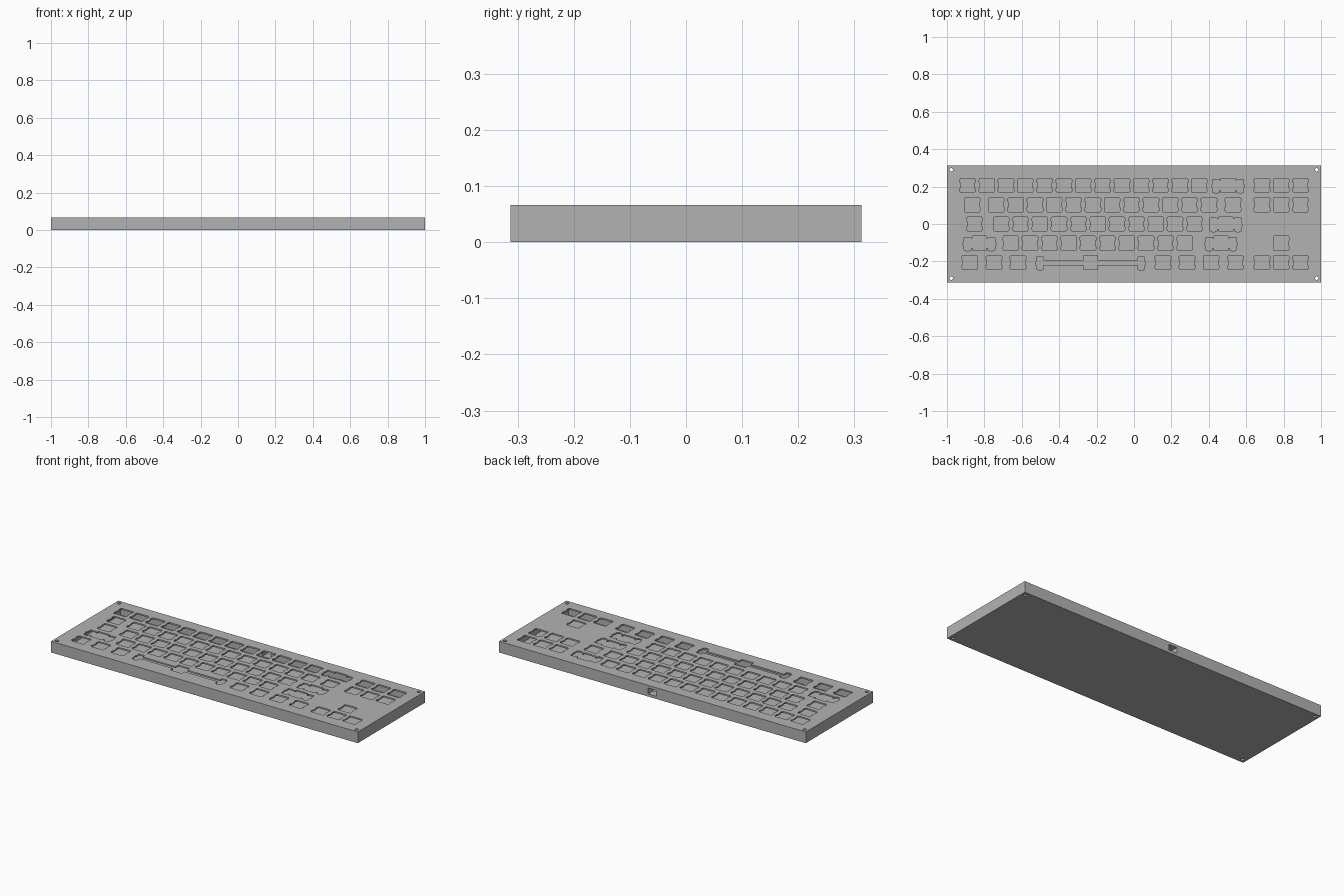
import bpy, bmesh
from math import cos, sin, pi

if "Cube" in bpy.data.objects:
    bpy.data.objects.remove(bpy.data.objects["Cube"], do_unlink=True)

U = 0.1033                # one key pitch
MM = U / 19.05            # one millimetre
HX, HY, TOP = 1.0, 0.313, 0.066
PLATE, FLOOR = 0.0085, 0.012
RIM = 0.046
SCREWS = [(sx * 0.977, sy * 0.29) for sx in (-1, 1) for sy in (-1, 1)]
SEAM = TOP - PLATE

grey = bpy.data.materials.new("case grey")
grey.use_nodes = True
colour = (0.45, 0.45, 0.45, 1)
grey.diffuse_color = colour
grey.node_tree.nodes["Principled BSDF"].inputs["Base Color"].default_value = colour


def mirrored(half):
    return half + [(-x, y) for x, y in reversed(half)]


def switch_hole():
    """Square switch opening with two clip notches per side."""
    return mirrored([(7, -7), (7, -6), (7.8, -6), (7.8, -2.9), (7, -2.9),
                     (7, 2.9), (7.8, 2.9), (7.8, 6), (7, 6), (7, 7)])


def stabiliser_hole(s, b):
    """Switch opening joined to a lobe at distance s by a slot of half height b."""
    i, o = s - 3.4, s + 3.4
    return mirrored([(7, -7), (7, -b), (i, -b), (i, -6.8), (s - 1.5, -6.8),
                     (s - 1.5, -7.8), (s + 1.5, -7.8), (s + 1.5, -6.8), (o, -6.8),
                     (o, -2.3), (o + 0.8, -2.3), (o + 0.8, 0.5), (o, 0.5),
                     (o, 5.7), (i, 5.7), (i, b), (7, b), (7, 7)])


def box(name, lo, hi):
    bm = bmesh.new()
    bmesh.ops.create_cube(bm, size=1)
    for v in bm.verts:
        v.co = [(a + b) / 2 + c * (b - a) for a, b, c in zip(lo, hi, v.co)]
    return finish(name, bm)


def finish(name, bm):
    mesh = bpy.data.meshes.new(name)
    bm.to_mesh(mesh)
    bm.free()
    mesh.materials.append(grey)
    obj = bpy.data.objects.new(name, mesh)
    bpy.context.collection.objects.link(obj)
    return obj


def circle(cx, cy, r=0.0095, n=20):
    return [(cx + r * cos(2 * pi * k / n), cy + r * sin(2 * pi * k / n)) for k in range(n)]


# Key widths per row: a number is a key, a negative number is a gap
cluster = [-0.25, 1, 1, 1]
rows = [
    [1] * 13 + [2] + cluster,
    [1.5] + [1] * 12 + [1.5] + cluster,
    [1.75] + [1] * 11 + [2.25],
    [2.25] + [1] * 10 + [2.75, -1.25, 1],
    [1.25] * 3 + [6.25] + [1.25] * 4 + cluster,
]

# Plate outline and all its openings
outlines = [[(-HX, -HY), (HX, -HY), (HX, HY), (-HX, HY)]]
outlines += [circle(x, y) for x, y in SCREWS]
for r, row in enumerate(rows):
    x, cy = -18.25 / 2 * U, (2 - r) * U
    for w in row:
        cx = x + abs(w) * U / 2
        x += abs(w) * U
        if w < 0:
            continue
        if w > 6:
            hole = stabiliser_hole(50, 2.3)
        elif w >= 2:
            hole = stabiliser_hole(11.94, 4.7)
        else:
            hole = switch_hole()
        outlines.append([(cx + px * MM, cy + py * MM) for px, py in hole])

# Switch plate: filled flat curve given thickness
curve = bpy.data.curves.new("plate_outline", "CURVE")
curve.dimensions = "2D"
curve.fill_mode = "BOTH"
curve.extrude = PLATE / 2
for pts in outlines:
    spline = curve.splines.new("POLY")
    spline.points.add(len(pts) - 1)
    spline.use_cyclic_u = True
    for p, (px, py) in zip(spline.points, pts):
        p.co = (px, py, 0, 1)
temp = bpy.data.objects.new("plate_outline", curve)
bpy.context.collection.objects.link(temp)
bpy.context.view_layer.update()
flat = bpy.data.meshes.new_from_object(temp.evaluated_get(bpy.context.evaluated_depsgraph_get()))
bm = bmesh.new()
bm.from_mesh(flat)
bpy.data.objects.remove(temp, do_unlink=True)
bmesh.ops.remove_doubles(bm, verts=bm.verts, dist=1e-5)
bmesh.ops.recalc_face_normals(bm, faces=bm.faces)
bmesh.ops.translate(bm, verts=bm.verts, vec=(0, 0, TOP - PLATE / 2))
for f in bm.faces:
    f.smooth = False
    f.material_index = 0
finish("switch_plate", bm)

# Tray: solid block hollowed out, with a rear cable port and screw holes
tray = box("case_tray", (-HX, -HY, 0), (HX, HY, SEAM))
cutters = [
    box("cavity_cutter", (-HX + RIM, -HY + RIM, FLOOR), (HX - RIM, HY - RIM, TOP)),
    box("port_cutter", (-0.027, HY - RIM - 0.02, 0.016), (0.027, HY + 0.02, 0.05)),
]
bm = bmesh.new()
for x, y in SCREWS:
    ends = []
    for z in (-0.02, TOP):
        ends.append([bm.verts.new((px, py, z)) for px, py in circle(x, y)])
    low, high = ends
    bm.faces.new(list(reversed(low)))
    bm.faces.new(high)
    for k in range(len(low)):
        bm.faces.new((low[k - 1], low[k], high[k], high[k - 1]))
cutters.append(finish("screw_cutter", bm))

for cutter in cutters:
    cutter.hide_render = True
    cutter.hide_set(True)
    cutter.display_type = "WIRE"
    mod = tray.modifiers.new(cutter.name, "BOOLEAN")
    mod.operation = "DIFFERENCE"
    mod.solver = "EXACT"
    mod.object = cutter
